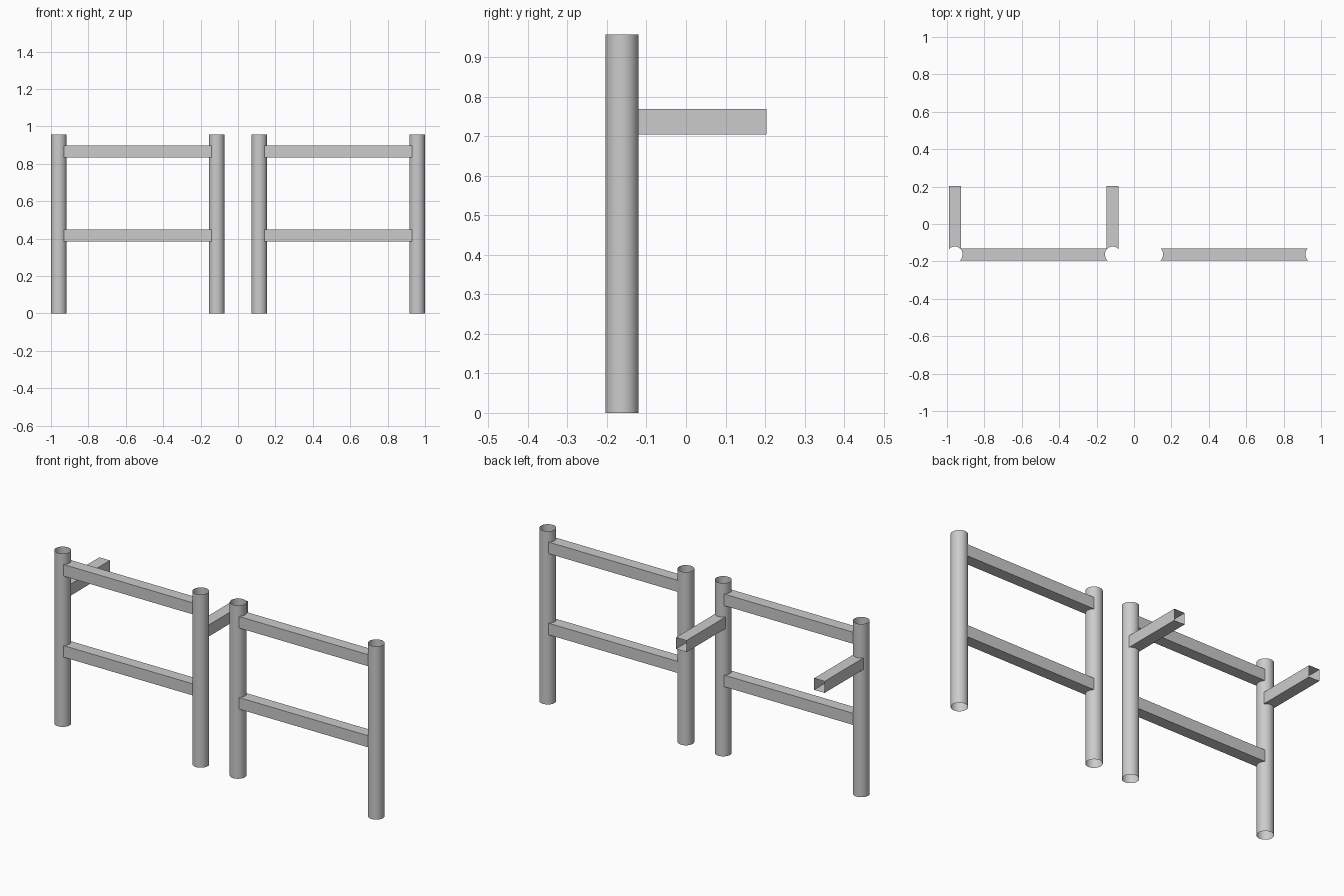
import bpy, bmesh, math

if "Cube" in bpy.data.objects:
    bpy.data.objects.remove(bpy.data.objects["Cube"])

R = 0.042         # post radius
H = 0.957         # post height
PY = -0.162       # post centre line in y
T = 0.032         # half width of the square tube
INNER, OUTER = 0.114, 0.958


def make_object(name, bm):
    bmesh.ops.recalc_face_normals(bm, faces=bm.faces)
    me = bpy.data.meshes.new(name)
    bm.to_mesh(me)
    bm.free()
    ob = bpy.data.objects.new(name, me)
    bpy.context.collection.objects.link(ob)
    bpy.ops.object.select_all(action='DESELECT')
    ob.select_set(True)
    bpy.context.view_layer.objects.active = ob
    bpy.ops.object.shade_smooth_by_angle(angle=math.radians(35))
    return ob


# open-ended round post
def post(name, x):
    bm = bmesh.new()
    bmesh.ops.create_cone(bm, cap_ends=False, segments=32,
                          radius1=R, radius2=R, depth=H)
    bmesh.ops.translate(bm, verts=bm.verts, vec=(x, PY, H / 2))
    make_object(name, bm)


# open square tube whose ends are notched to fit round posts
def tube(name, place, start, end, n=8):
    across = [-T + 2 * T * i / n for i in range(n + 1)]
    profile = [(u, T) for u in across] + [(u, -T) for u in reversed(across)]
    bm = bmesh.new()
    rings = [[bm.verts.new(place(f(u), u, w)) for u, w in profile]
             for f in (start, end)]
    a, b = rings
    for i in range(len(profile)):
        j = (i + 1) % len(profile)
        bm.faces.new((a[i], a[j], b[j], b[i]))
    make_object(name, bm)


def notch(u):
    return math.sqrt(R * R - u * u)


for side, s in (("left", -1), ("right", 1)):
    # posts
    post(side + "_outer_post", s * OUTER)
    post(side + "_inner_post", s * INNER)
    # horizontal rails
    for level, z in (("lower", 0.417), ("upper", 0.865)):
        tube(f"{side}_{level}_rail",
             lambda l, u, w: (s * l, PY + u, z + w),
             lambda u: INNER + notch(u), lambda u: OUTER - notch(u))

# rear arms on the left frame
for label, x in (("outer", -OUTER), ("inner", -INNER)):
    tube(label + "_rear_arm",
         lambda l, u, w: (x + u, l, 0.737 + w),
         lambda u: PY + notch(u), lambda u: 0.204)
